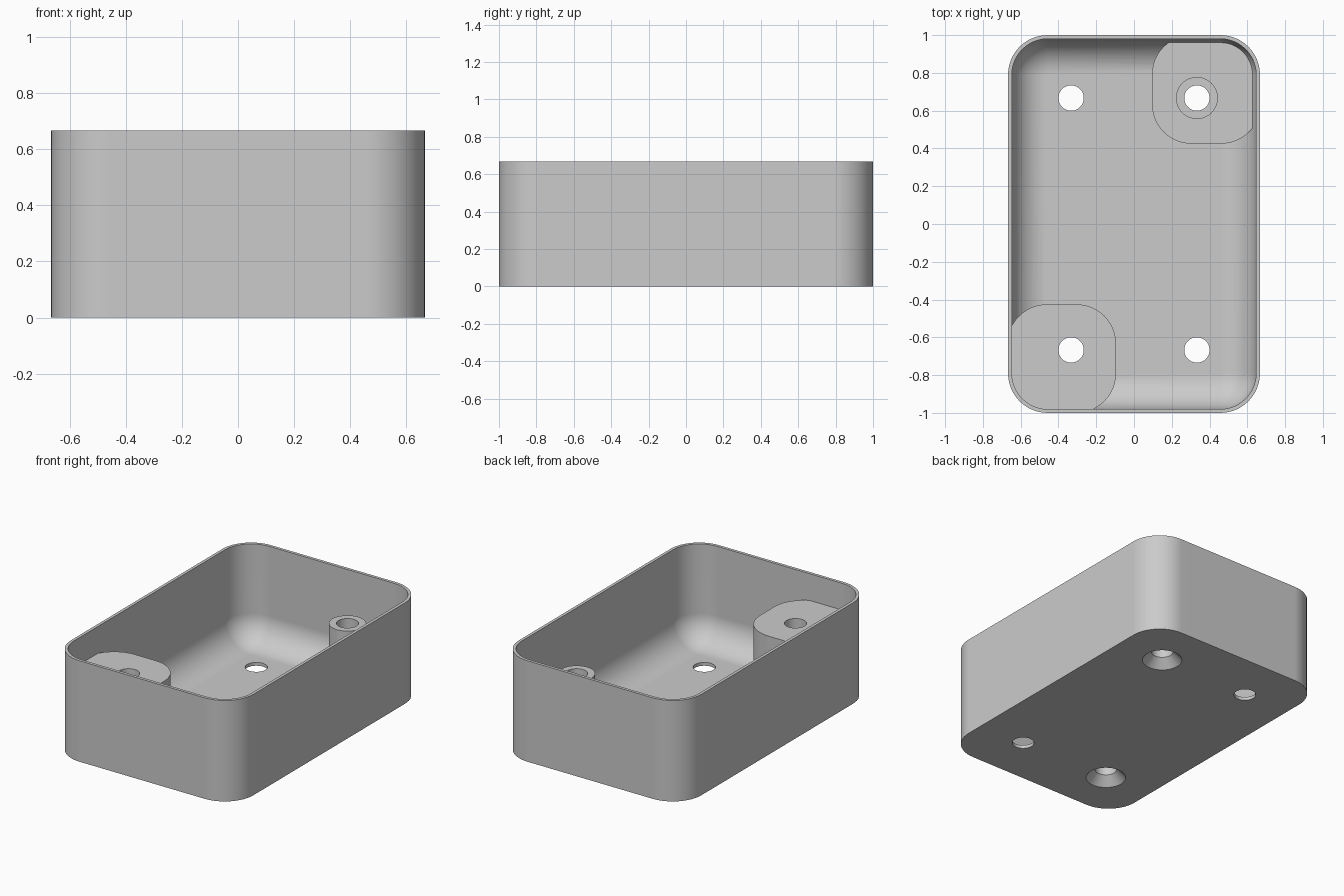
import bpy
import bmesh
from math import sin, cos, pi

cube = bpy.data.objects.get("Cube")
if cube:
    bpy.data.objects.remove(cube, do_unlink=True)

HALF_X, HALF_Y, HEIGHT = 0.667, 1.0, 0.667
CORNER, WALL, FLOOR, FILLET = 0.21, 0.02, 0.022, 0.185
HOLE_X, HOLE_Y, HOLE_R = 0.333, 0.667, 0.067
POST_TOP, PAD_TOP = 0.49, 0.125
BLOCK = 0.2875          # half width of the corner blocks

grey = bpy.data.materials.new("plain grey")
grey.use_nodes = True
grey.diffuse_color = (0.6, 0.6, 0.6, 1)
grey.node_tree.nodes["Principled BSDF"].inputs["Base Color"].default_value = (0.6, 0.6, 0.6, 1)


def rounded_ring(cx, cy, hx, hy, r, z, steps=12):
    """Rounded rectangle outline at height z."""
    ring = []
    for q, (sx, sy) in enumerate([(1, 1), (-1, 1), (-1, -1), (1, -1)]):
        for i in range(steps + 1):
            a = (q + i / steps) * pi / 2
            ring.append((cx + sx * (hx - r) + r * cos(a),
                         cy + sy * (hy - r) + r * sin(a), z))
    return ring


def circle(cx, cy, r, z, sides=48):
    return [(cx + r * cos(2 * pi * i / sides), cy + r * sin(2 * pi * i / sides), z)
            for i in range(sides)]


def loft(name, rings):
    """Closed solid through matching rings, lowest first."""
    bm = bmesh.new()
    loops = [[bm.verts.new(p) for p in ring] for ring in rings]
    n = len(loops[0])
    for low, high in zip(loops, loops[1:]):
        for i in range(n):
            j = (i + 1) % n
            bm.faces.new((low[i], low[j], high[j], high[i]))
    bm.faces.new(loops[0][::-1])
    bm.faces.new(loops[-1])
    bmesh.ops.recalc_face_normals(bm, faces=bm.faces)
    mesh = bpy.data.meshes.new(name)
    bm.to_mesh(mesh)
    bm.free()
    mesh.materials.append(grey)
    obj = bpy.data.objects.new(name, mesh)
    bpy.context.scene.collection.objects.link(obj)
    return obj


def activate(obj):
    bpy.ops.object.select_all(action='DESELECT')
    obj.select_set(True)
    bpy.context.view_layer.objects.active = obj


def subtract(target, tool):
    activate(target)
    mod = target.modifiers.new("cut", 'BOOLEAN')
    mod.operation, mod.solver, mod.object = 'DIFFERENCE', 'EXACT', tool
    bpy.ops.object.modifier_apply(modifier=mod.name)
    bpy.data.objects.remove(tool, do_unlink=True)


# Outer body
shell = loft("enclosure_shell", [rounded_ring(0, 0, HALF_X, HALF_Y, CORNER, z)
                                 for z in (0, HEIGHT)])

# Hollow with a filleted floor
rings = []
for k in range(13):
    a = k / 12 * pi / 2
    inset = WALL + FILLET * (1 - sin(a))
    z = FLOOR + FILLET * (1 - cos(a))
    rings.append(rounded_ring(0, 0, HALF_X - inset, HALF_Y - inset, CORNER - inset, z))
inset = WALL
rings.append(rounded_ring(0, 0, HALF_X - inset, HALF_Y - inset, CORNER - inset, HEIGHT + 0.1))
cavity = loft("cavity", rings)

# Corner blocks left standing in the hollow: tall front pillar, low back pad with a boss
for side, top in ((-1, POST_TOP), (1, PAD_TOP)):
    cx, cy = side * (HALF_X + 0.003 - BLOCK), side * (HALF_Y - BLOCK)
    subtract(cavity, loft("corner_block", [rounded_ring(cx, cy, BLOCK, BLOCK, CORNER, z)
                                           for z in (-0.1, top)]))
subtract(cavity, loft("boss", [circle(HOLE_X, HOLE_Y, 0.111, z) for z in (-0.1, POST_TOP)]))
subtract(shell, cavity)

# Screw holes, countersunk underneath the two posts
for sx in (-1, 1):
    for sy in (-1, 1):
        x, y = sx * HOLE_X, sy * HOLE_Y
        profile = [(HOLE_R, -0.1), (HOLE_R, HEIGHT)]
        if sx == sy:
            profile = [(0.122, -0.05), (0.122, 0), (HOLE_R, 0.058), (HOLE_R, HEIGHT)]
        subtract(shell, loft("drill", [circle(x, y, r, z) for r, z in profile]))

# Smooth curves, crisp edges, flat walls
activate(shell)
bpy.ops.object.shade_smooth_by_angle(angle=pi / 6)
weighted = shell.modifiers.new("flat_walls", 'WEIGHTED_NORMAL')
weighted.keep_sharp = True
